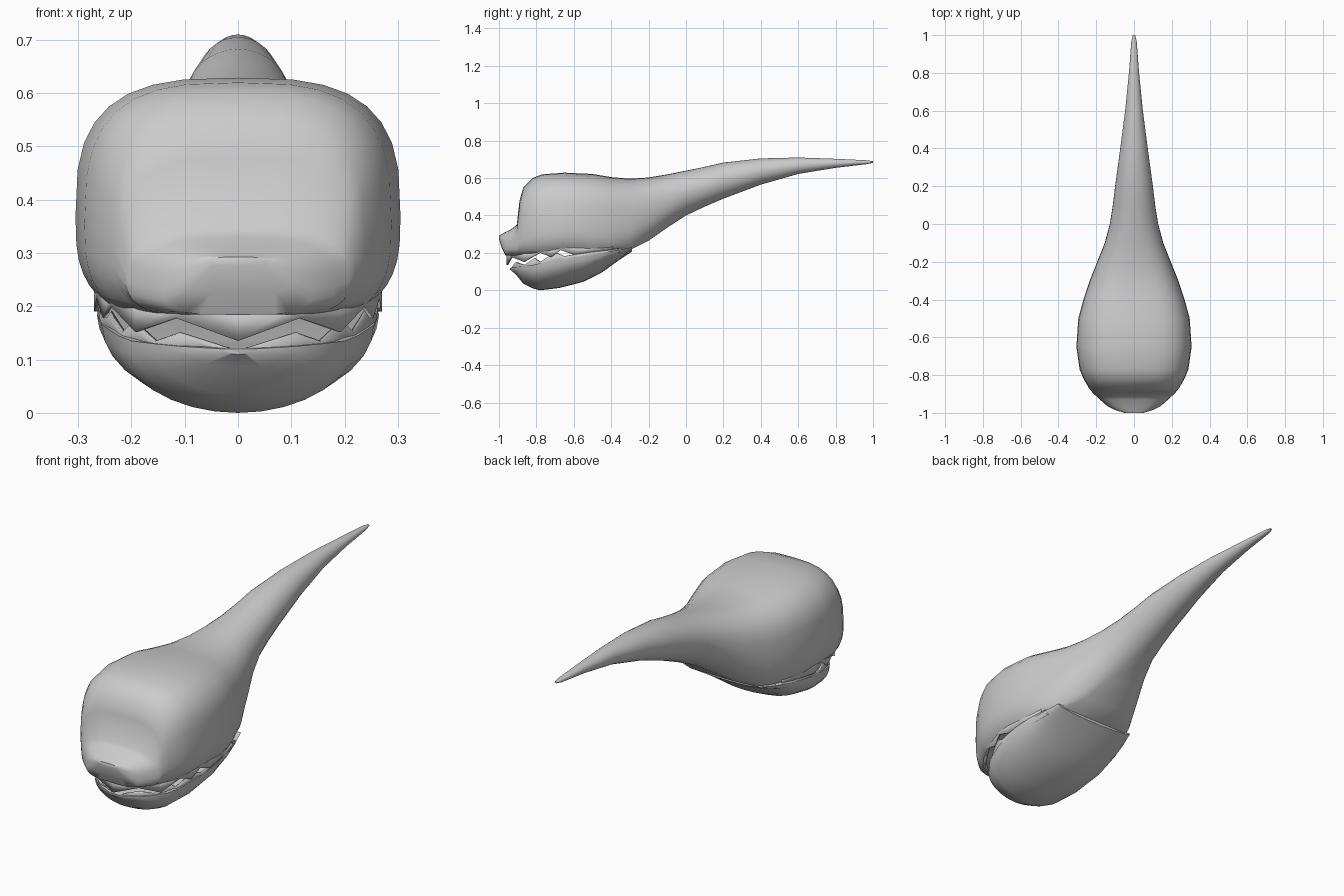
import bpy, bmesh, math

if "Cube" in bpy.data.objects:
    bpy.data.objects.remove(bpy.data.objects["Cube"])

grey = bpy.data.materials.new("plain grey")
grey.diffuse_color = (0.6, 0.6, 0.6, 1)
grey.use_nodes = True
grey.node_tree.nodes["Principled BSDF"].inputs["Base Color"].default_value = grey.diffuse_color


def finish(name, bm, angle):
    bmesh.ops.recalc_face_normals(bm, faces=bm.faces)
    me = bpy.data.meshes.new(name)
    bm.to_mesh(me)
    bm.free()
    me.materials.append(grey)
    ob = bpy.data.objects.new(name, me)
    bpy.context.collection.objects.link(ob)
    bpy.ops.object.select_all(action='DESELECT')
    ob.select_set(True)
    bpy.context.view_layer.objects.active = ob
    bpy.ops.object.shade_smooth_by_angle(angle=math.radians(angle))
    return ob


def loft(name, rings, angle):
    """Skin closed rings and cap both ends."""
    bm = bmesh.new()
    vs = [[bm.verts.new(p) for p in ring] for ring in rings]
    n = len(vs[0])
    for a, b in zip(vs, vs[1:]):
        for i in range(n):
            j = (i + 1) % n
            bm.faces.new((a[i], a[j], b[j], b[i]))
    bm.faces.new(vs[0])
    bm.faces.new(vs[-1])
    return finish(name, bm, angle)


def mirrored(half, y):
    """Close a right-hand half section (top to bottom) with its mirror."""
    left = [(-x, z) for x, z in reversed(half) if x > 1e-5]
    return [(x, y, z) for x, z in half + left]


def lerp(a, b, t):
    return a + (b - a) * min(max(t, 0), 1)


def arc(t, n):
    return max(math.cos(t), 0) ** (2 / n), max(math.sin(t), 0) ** (2 / n)


# head and tail: y, top z, bottom z, half width, palate width ratio
BODY = [
    (-1.0, .293, .275, .05, .5), (-.985, .30, .225, .10, .5),
    (-.965, .312, .185, .14, .5), (-.93, .33, .185, .18, .64),
    (-.905, .35, .187, .207, .72), (-.89, .48, .19, .222, .76),
    (-.87, .55, .193, .238, .79), (-.82, .60, .198, .267, .82),
    (-.77, .62, .205, .288, .84), (-.65, .629, .222, .305, .87),
    (-.5, .622, .222, .295, .9), (-.4, .605, .222, .268, .9),
    (-.3, .597, .215, .235, .8), (-.2, .603, .265, .195, .6),
    (-.1, .62, .335, .155, .45), (0, .64, .40, .128, .3),
    (.1, .66, .447, .112, .2), (.2, .683, .49, .10, .15),
    (.4, .705, .565, .073, .15), (.6, .71, .622, .047, .15),
    (.8, .703, .655, .027, .15), (.97, .695, .675, .014, .15),
    (1.0, .69, .682, .006, .15)]


def body_ring(y, top, bot, hw, r):
    t = (y + .4) / .4
    n = lerp(3, 2, t)
    zc = bot + (top - bot) * lerp(.36, .5, t)
    half = []
    for i in range(9):                      # crown down to widest line
        c, s = arc(math.pi / 2 * (1 - i / 8), n)
        half.append((hw * c, zc + (top - zc) * s))
    end = math.acos(r ** (n / 2))
    depth = (zc - bot) / arc(end, n)[1]
    for i in range(1, 6):                   # widest line down to the lip
        c, s = arc(end * i / 5, n)
        half.append((hw * c, zc - depth * s))
    return mirrored(half, y)


loft("head_and_tail", [body_ring(*p) for p in BODY], 50)

# lower jaw: y, half width, lip z, bottom z
JAW = [
    (-.94, .03, .12, .11), (-.91, .11, .125, .085), (-.87, .16, .13, .035),
    (-.82, .20, .135, .01), (-.78, .225, .145, 0), (-.68, .255, .165, .012),
    (-.55, .265, .185, .045), (-.45, .257, .20, .095),
    (-.36, .24, .215, .16), (-.29, .22, .23, .207)]


def jaw_ring(y, hw, lip, bot):
    half = []
    for i in range(9):
        c, s = arc(math.pi / 2 * i / 8, 2)
        half.append((hw * c, lip - (lip - bot) * s))
    return mirrored(half, y)


loft("lower_jaw", [jaw_ring(*p) for p in JAW], 45)


# jagged teeth: zigzag strips along each lip (x, y, edge z, root z)
def teeth(name, pts, root_scale):
    full = [(-x, y, z, b) for x, y, z, b in reversed(pts[1:])] + pts
    bm = bmesh.new()
    rows = [(bm.verts.new((x, y, z)),
             bm.verts.new((x * root_scale, y * lerp(1, root_scale, .5), b)))
            for x, y, z, b in full]
    for a, b in zip(rows, rows[1:]):
        bm.faces.new((a[0], b[0], b[1], a[1]))
    ob = finish(name, bm, 30)
    mod = ob.modifiers.new("thickness", 'SOLIDIFY')
    mod.thickness = .008
    mod.offset = 0


teeth("upper_teeth", [
    (0, -.955, .135, .20), (.115, -.93, .178, .205), (.19, -.865, .152, .21),
    (.235, -.78, .2, .22), (.25, -.72, .178, .23), (.262, -.67, .215, .24),
    (.266, -.6, .19, .24), (.262, -.5, .205, .24), (.24, -.39, .215, .24)], 1)
teeth("lower_teeth", [
    (0, -.935, .115, .10), (.11, -.91, .15, .10), (.155, -.865, .135, .10),
    (.195, -.81, .172, .11), (.215, -.78, .152, .11), (.248, -.70, .203, .13),
    (.257, -.65, .182, .14), (.262, -.55, .2, .16),
    (.255, -.45, .21, .18), (.235, -.36, .222, .2)], .96)
